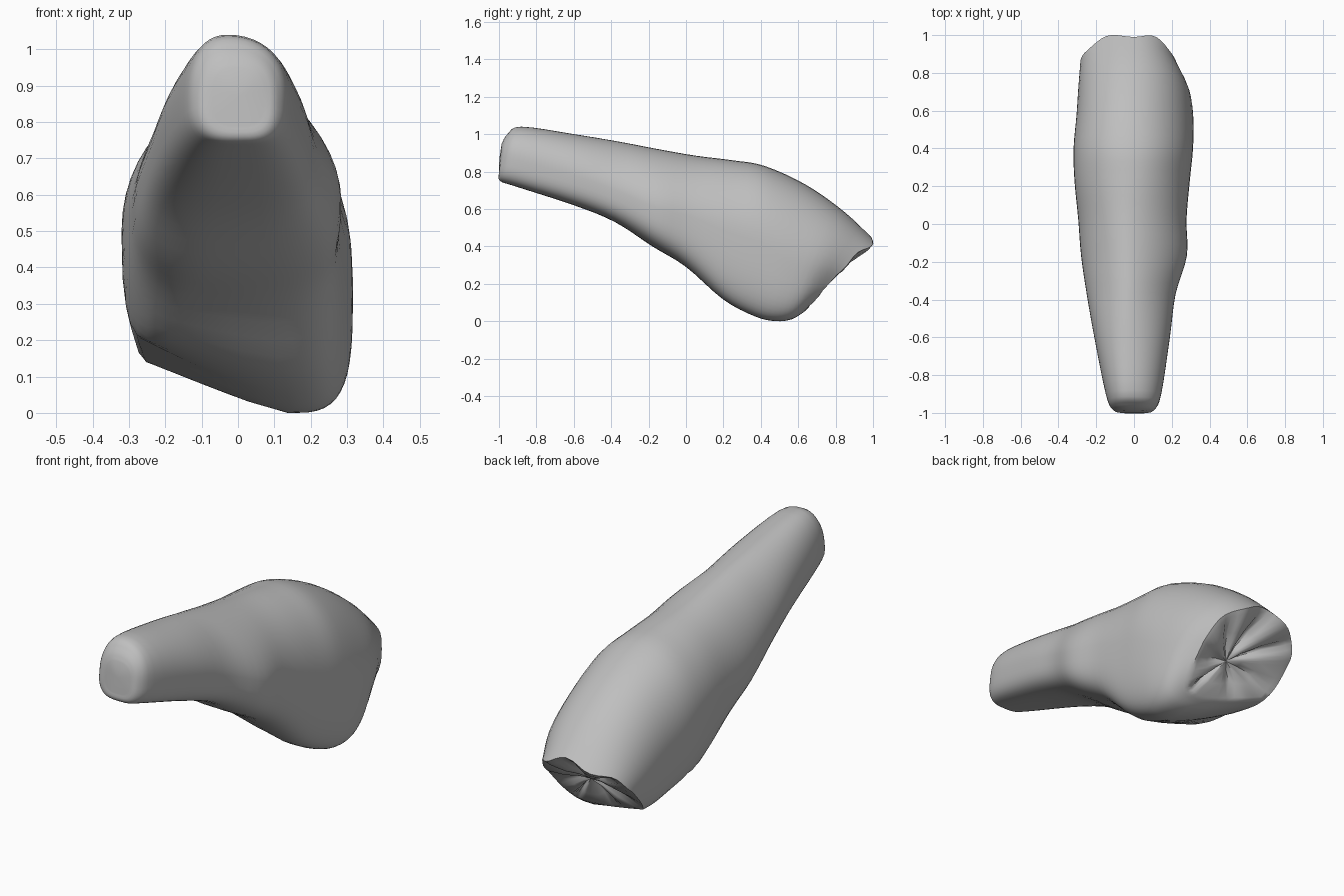
import bpy, bmesh, math

if "Cube" in bpy.data.objects:
    bpy.data.objects.remove(bpy.data.objects["Cube"])

# Sections: top y, top z, bottom y, bottom z, left x, left z, right x, right z, top x, bottom x
SECTIONS = [
    (-0.985, 0.95, -1.00, 0.79, -0.07, 0.87, 0.07, 0.87, -0.01, 0.00),
    (-0.955, 1.00, -0.995, 0.75, -0.115, 0.87, 0.11, 0.87, -0.02, 0.00),
    (-0.88, 1.04, -0.91, 0.72, -0.15, 0.85, 0.145, 0.86, -0.03, 0.00),
    (-0.60, 1.00, -0.60, 0.62, -0.21, 0.77, 0.19, 0.78, -0.03, 0.00),
    (-0.36, 0.96, -0.38, 0.53, -0.25, 0.68, 0.22, 0.70, -0.03, 0.00),
    (-0.15, 0.92, -0.18, 0.40, -0.28, 0.60, 0.28, 0.61, -0.03, 0.00),
    (0.05, 0.885, 0.00, 0.29, -0.295, 0.55, 0.278, 0.56, -0.03, 0.05),
    (0.25, 0.86, 0.20, 0.115, -0.315, 0.53, 0.295, 0.48, -0.02, 0.12),
    (0.42, 0.83, 0.37, 0.025, -0.32, 0.48, 0.312, 0.42, -0.02, 0.14),
    (0.64, 0.73, 0.48, 0.00, -0.305, 0.40, 0.315, 0.32, -0.02, 0.14),
    (0.84, 0.59, 0.565, 0.01, -0.295, 0.33, 0.295, 0.27, -0.01, 0.13),
    (0.99, 0.45, 0.625, 0.045, -0.285, 0.29, 0.23, 0.25, 0.00, 0.11),
]
SEGMENTS = 48
STEPS = 4


def spline(a, b, c, d, t):
    return [0.5 * (2 * q + (r - p) * t + (2 * p - 5 * q + 4 * r - s) * t * t
                   + (3 * q - p - 3 * r + s) * t ** 3) for p, q, r, s in zip(a, b, c, d)]


def ring(p, k):
    """Lopsided rounded section leaning between its top and bottom."""
    yt, zt, yb, zb, xl, zl, xr, zr, tx, bx = p
    front = max(0, 1 - k / 4)
    rear = min(1, max(0, (k - 5) / 3))
    top = 1.75 + 0.8 * front + 0.3 * rear
    low_left = 2.9
    low_right = 3.4
    pts = []
    for i in range(SEGMENTS):
        a = math.tau * i / SEGMENTS
        s, c = math.sin(a), math.cos(a)
        power = top if c >= 0 else (low_right if s >= 0 else low_left)
        u, v = abs(s) ** (2 / power), abs(c) ** (2 / power)
        sx, sz = (xr, zr) if s >= 0 else (xl, zl)
        cx, cz = (tx, zt) if c >= 0 else (bx, zb)
        x = cx + (sx - cx) * u
        z = sz + (cz - sz) * v
        if s < 0 and c < 0:  # belly slants up towards the left
            z = max(z, zb + rear * 0.26 * (zt - zb) * ((bx - x) / (bx - xl)) ** 1.25)
        f = (z - zb) / (zt - zb)
        pts.append([x, yb + (yt - yb) * f, z])
    return pts


# Smooth run of sections from the blunt front to the rear rim
rings = []
n = len(SECTIONS)
for k in range(n - 1):
    a, b, c, d = (SECTIONS[min(max(k + o, 0), n - 1)] for o in (-1, 0, 1, 2))
    for j in range(STEPS):
        rings.append(ring(spline(a, b, c, d, j / STEPS), k + j / STEPS))
rings.append(ring(SECTIONS[-1], n - 1))

# Puckered rear: wavy rim, then shallow pleats running in to the centre
centre = (0.03, 0.745, 0.24)
rim = rings[-1]
for i, p in enumerate(rim):
    a = math.tau * i / SEGMENTS
    lip = 0.014 * max(0, math.cos(a)) * (1 - math.cos(6 * a))
    p[1] += lip
    p[2] -= lip
for t, depth, swell in ((0.1, 0.006, 0.006), (0.45, 0.025, 0.008), (0.75, 0.02, 0.0)):
    inner = []
    for i, p in enumerate(rim):
        a = math.tau * i / SEGMENTS
        fold = depth * (0.5 + 0.5 * math.cos(7 * a + 0.5)) ** 3 - swell
        q = [p[m] + (centre[m] - p[m]) * t for m in range(3)]
        inner.append([q[0], q[1] - fold, q[2] + fold])
    rings.append(inner)

bm = bmesh.new()
loops = [[bm.verts.new(p) for p in r] for r in rings]
for r0, r1 in zip(loops, loops[1:]):
    for i in range(SEGMENTS):
        j = (i + 1) % SEGMENTS
        bm.faces.new((r0[i], r0[j], r1[j], r1[i]))


def close(loop, point):
    tip = bm.verts.new(point)
    for i in range(SEGMENTS):
        bm.faces.new((loop[i], loop[(i + 1) % SEGMENTS], tip))


close(loops[0], (0, -0.998, 0.87))
close(loops[-1], centre)
bmesh.ops.recalc_face_normals(bm, faces=bm.faces)
mesh = bpy.data.meshes.new("tapered_body")
bm.to_mesh(mesh)
bm.free()

# Plain grey body
body = bpy.data.objects.new("tapered_body", mesh)
bpy.context.collection.objects.link(body)
grey = bpy.data.materials.new("plain_grey")
grey.diffuse_color = (0.52, 0.52, 0.52, 1)
grey.use_nodes = True
grey.node_tree.nodes["Principled BSDF"].inputs["Base Color"].default_value = grey.diffuse_color
mesh.materials.append(grey)
bpy.context.view_layer.objects.active = body
body.select_set(True)
bpy.ops.object.shade_smooth_by_angle(angle=math.radians(50))
